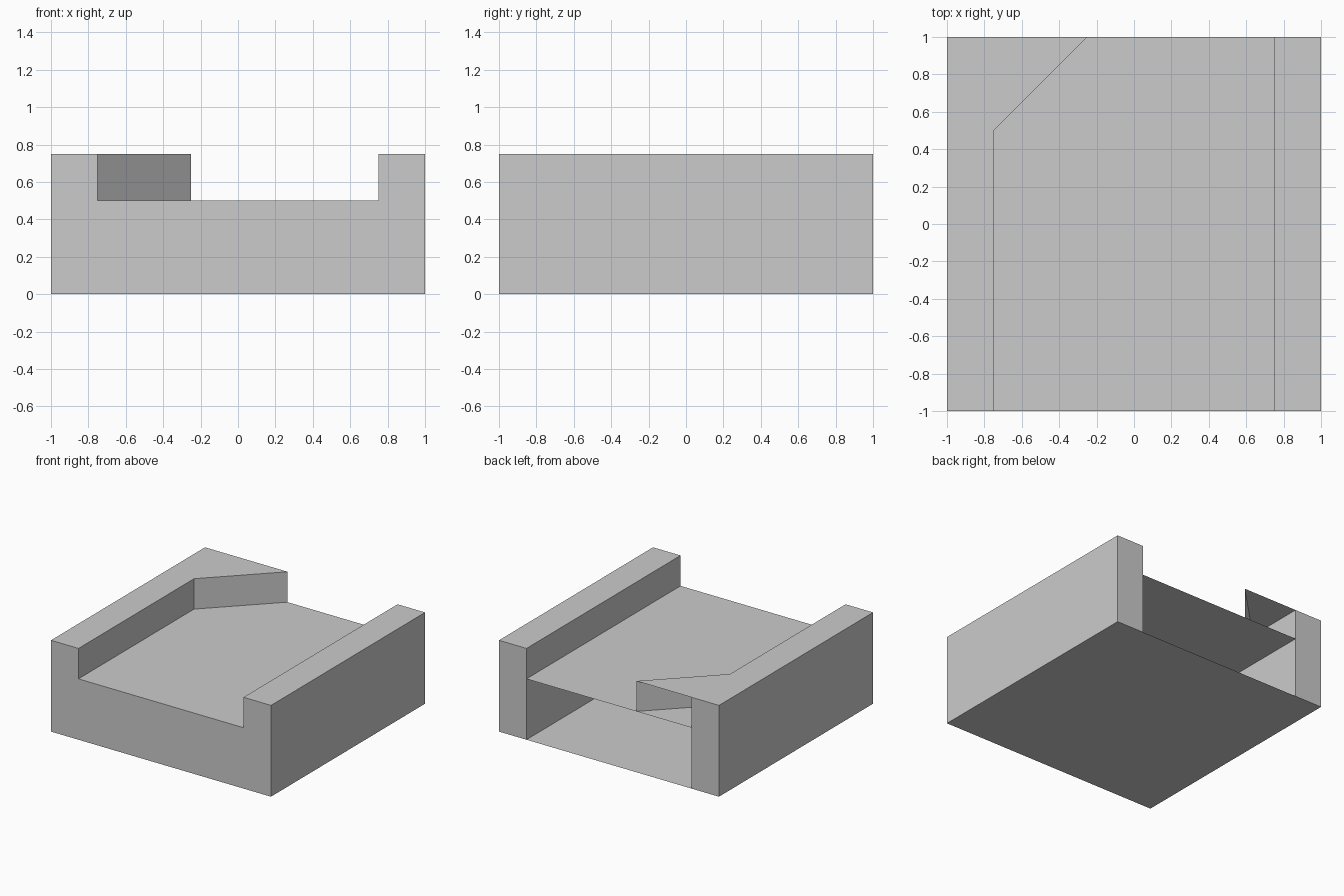
import bpy

default = bpy.data.objects.get("Cube")
if default:
    bpy.data.objects.remove(default, do_unlink=True)

# Key dimensions
HALF, INNER = 1.0, 0.75
DECK, TOP = 0.5, 0.75

grey = bpy.data.materials.new("plain_grey")
grey.use_nodes = True
colour = (0.6, 0.6, 0.6, 1)
grey.diffuse_color = colour
grey.node_tree.nodes["Principled BSDF"].inputs["Base Color"].default_value = colour


def add_part(name, verts, faces):
    mesh = bpy.data.meshes.new(name)
    mesh.from_pydata(verts, [], faces)
    mesh.materials.append(grey)
    obj = bpy.data.objects.new(name, mesh)
    bpy.context.collection.objects.link(obj)
    return obj


def add_sheet(name, corners):
    return add_part(name, corners, [range(len(corners))])


def add_beam(name, x0, x1):
    verts = [(x, y, z) for z in (0, TOP)
             for x, y in ((x0, -HALF), (x1, -HALF), (x1, HALF), (x0, HALF))]
    sides = [(i, (i + 1) % 4, (i + 1) % 4 + 4, i + 4) for i in range(4)]
    return add_part(name, verts, [(3, 2, 1, 0), (4, 5, 6, 7)] + sides)


def rectangle(z):
    return [(-INNER, -HALF, z), (INNER, -HALF, z), (INNER, HALF, z), (-INNER, HALF, z)]


# Closed side beams
add_beam("right_side_beam", -HALF, -INNER)
add_beam("left_side_beam", INNER, HALF)

# Hollow middle, open at the back
add_sheet("deck", rectangle(DECK))
add_sheet("floor", rectangle(0)[::-1])
add_sheet("front_wall", [(-INNER, -HALF, 0), (INNER, -HALF, 0),
                         (INNER, -HALF, DECK), (-INNER, -HALF, DECK)])

# Corner wedge: angled wall and triangular top, open at the back
start, end = (-INNER, 0.5), (-0.25, HALF)
add_sheet("wedge_wall", [(*start, DECK), (*end, DECK), (*end, TOP), (*start, TOP)])
add_sheet("wedge_top", [(*start, TOP), (*end, TOP), (-INNER, HALF, TOP)])
